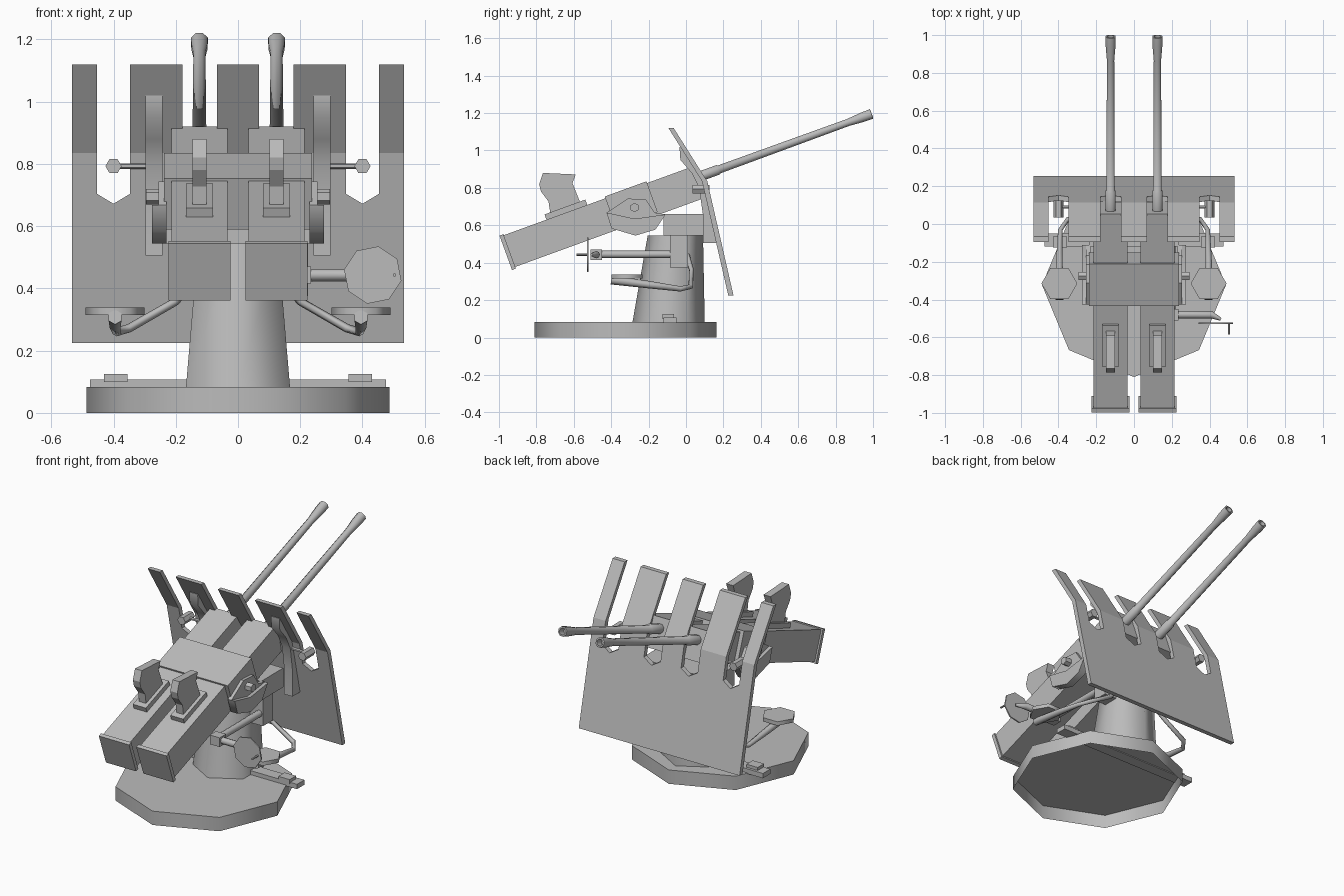
import bpy, bmesh
from math import radians, pi
from mathutils import Vector, Matrix

if "Cube" in bpy.data.objects:
    bpy.data.objects.remove(bpy.data.objects["Cube"])

GREY = (0.5, 0.5, 0.5, 1)
mat = bpy.data.materials.new("grey_metal")
mat.use_nodes = True
mat.diffuse_color = GREY
mat.node_tree.nodes["Principled BSDF"].inputs["Base Color"].default_value = GREY

# Gun frame: local y runs along the barrels, origin on the trunnion
FLAT = Matrix.Identity(4)
LEVEL = Matrix.Translation((0, -0.275, 0.695))
TILT = LEVEL @ Matrix.Rotation(radians(20), 4, 'X')


def finish(name, bm, frame=FLAT, smooth=0):
    bmesh.ops.recalc_face_normals(bm, faces=bm.faces)
    mesh = bpy.data.meshes.new(name)
    bm.to_mesh(mesh)
    bm.free()
    mesh.transform(frame)
    mesh.materials.append(mat)
    ob = bpy.data.objects.new(name, mesh)
    bpy.context.collection.objects.link(ob)
    if smooth:
        bpy.ops.object.select_all(action='DESELECT')
        ob.select_set(True)
        bpy.context.view_layer.objects.active = ob
        bpy.ops.object.shade_smooth_by_angle(angle=radians(smooth))


def box(name, x, y, z, frame=FLAT):
    bm = bmesh.new()
    bmesh.ops.create_cube(bm, size=1)
    for v in bm.verts:
        v.co = [lo + (c + 0.5) * (hi - lo) for c, (lo, hi) in zip(v.co, (x, y, z))]
    finish(name, bm, frame)


def extrude(bm, faces, vec):
    top = bmesh.ops.extrude_face_region(bm, geom=faces, use_keep_orig=True)["geom"]
    bmesh.ops.translate(bm, vec=vec, verts=[g for g in top if isinstance(g, bmesh.types.BMVert)])


def prism(name, outline, x0, x1, frame=FLAT, smooth=0):
    """Side outline in y, z pushed across from x0 to x1."""
    bm = bmesh.new()
    face = bm.faces.new([bm.verts.new((x0, y, z)) for y, z in outline])
    extrude(bm, [face], (x1 - x0, 0, 0))
    finish(name, bm, frame, smooth)


def loft(name, stations, sides=8, frame=FLAT, smooth=50, start=0, axis=None, open_start=False):
    """Round skin through (point, radius) stations, capped at the ends."""
    bm = bmesh.new()
    pts = [Vector(p) for p, r in stations]
    rings = []
    for i, (p, r) in enumerate(stations):
        d = Vector(axis) if axis else (pts[min(i + 1, len(pts) - 1)] - pts[max(i - 1, 0)]).normalized()
        ref = Vector((0, 1, 0)) if abs(d.z) > 0.9 else Vector((0, 0, 1))
        a = (ref - d * ref.dot(d)).normalized()
        rings.append([bm.verts.new(pts[i] + Matrix.Rotation(start + 2 * pi * k / sides, 3, d) @ a * r)
                      for k in range(sides)])
    for r0, r1 in zip(rings, rings[1:]):
        for k in range(sides):
            n = (k + 1) % sides
            bm.faces.new((r0[k], r0[n], r1[n], r1[k]))
    if not open_start:
        bm.faces.new(rings[0])
    bm.faces.new(rings[-1])
    finish(name, bm, frame, smooth)


def rod(name, a, b, r, sides=8, **kw):
    loft(name, [(a, r), (b, r)], sides, **kw)


# Base, hollow underneath, and pedestal
rod("base_plate", (0, -0.323, 0), (0, -0.323, 0.083), 0.487, open_start=True)
loft("pedestal", [((0, -0.093, 0.083), 0.193), ((0, -0.057, 0.545), 0.148)], 6, smooth=65, axis=(0, 0, 1))
box("pivot_block", (-0.237, 0.237), (-0.12, 0.09), (0.545, 0.66))
box("foot_bar", (-0.475, 0.475), (-0.12, -0.05), (0.078, 0.107))

# Twin guns
box("cradle_sleeve", (-0.237, 0.237), (-0.13, 0.108), (-0.065, 0.11), TILT)
for side, s in (("left", 1), ("right", -1)):
    c = 0.124 * s
    box(side + "_receiver", (c - 0.09, c + 0.09), (-0.72, 0.385), (-0.08, 0.1), TILT)
    box(side + "_end_cap", (c - 0.1, c + 0.1), (-0.73, -0.708), (-0.09, 0.106), TILT)
    box(side + "_magazine_seat", (c - 0.043, c + 0.043), (-0.465, -0.233), (0.1, 0.13), TILT)
    prism(side + "_magazine", [(-0.765, 0.88), (-0.59, 0.872), (-0.607, 0.825), (-0.565, 0.72),
                               (-0.725, 0.66), (-0.735, 0.727), (-0.775, 0.78), (-0.785, 0.82)],
          c - 0.023, c + 0.023)
    loft(side + "_barrel", [((c, y, 0.037), r) for y, r in (
        (0.38, 0.029), (0.49, 0.029), (0.495, 0.024), (1.23, 0.021),
        (1.31, 0.028), (1.362, 0.029), (1.363, 0.02), (1.32, 0.018))],
        frame=TILT, start=pi / 8, axis=(0, 1, 0))

    # Trunnion: thin upper plate, thicker lower cradle, bolt
    prism(side + "_trunnion_plate", [(-0.15, -0.027), (-0.037, 0.048), (0.06, 0.043), (0.107, -0.027),
                                     (0.165, -0.037), (0.05, -0.09)], 0.23 * s, 0.255 * s, LEVEL)
    prism(side + "_trunnion_cradle", [(-0.15, -0.027), (0, -0.06), (0.165, -0.037), (0.112, -0.118),
                                      (0.005, -0.15), (-0.123, -0.112)], 0.23 * s, 0.276 * s, LEVEL, 60)
    rod(side + "_trunnion_bolt", (0.25 * s, 0, 0), (0.295 * s, 0, 0), 0.025, 6, frame=LEVEL, smooth=0)

    # Shield support and sight
    prism(side + "_shield_arm", [(-0.035, 1.02), (-0.03, 0.95), (0.03, 0.88), (0.07, 0.8), (0.09, 0.66),
                                 (0.09, 0.505), (0.165, 0.505), (0.1, 0.83), (-0.02, 1.02)],
          0.243 * s, 0.298 * s, smooth=40)
    rod(side + "_sight_rod", (0.28 * s, 0.09, 0.793), (0.4 * s, 0.09, 0.793), 0.009, 6)
    rod(side + "_sight", (0.4 * s, 0.035, 0.793), (0.4 * s, 0.125, 0.793), 0.026, 6, start=pi / 6)

    # Seat, bracket and pedal
    rod(side + "_seat", (0.395 * s, -0.315, 0.315), (0.395 * s, -0.315, 0.338), 0.095, 6,
        start=pi / 6, smooth=65)
    loft(side + "_seat_bracket", [((x * s, y, z), r) for x, y, z, r in (
        (0.395, -0.4, 0.308, 0.024), (0.395, -0.2, 0.283, 0.02), (0.39, -0.03, 0.26, 0.014),
        (0.35, 0.025, 0.272, 0.014), (0.2, 0.03, 0.358, 0.013), (0.08, -0.01, 0.5, 0.013))], 6, smooth=65)
    box(side + "_pedal", sorted((0.355 * s, 0.43 * s)), (-0.125, -0.065), (0.1, 0.125))

# Training gear and handwheel on the left side
box("gear_box", (0.08, 0.225), (-0.085, 0.01), (0.375, 0.545))
rod("long_shaft", (0.2, -0.47, 0.445), (0.2, -0.08, 0.445), 0.02)
box("shaft_bearing", (0.17, 0.235), (-0.51, -0.45), (0.415, 0.47))
loft("cross_shaft", [((0.22, -0.48, 0.443), 0.02), ((0.41, -0.48, 0.443), 0.02),
                     ((0.46, -0.505, 0.443), 0.008)])
rod("handwheel", (0.433, -0.53, 0.443), (0.433, -0.522, 0.443), 0.094, start=pi / 16)
rod("wheel_handle", (0.503, -0.585, 0.443), (0.503, -0.525, 0.443), 0.006, 6)

# Slotted shield: lower panel with pointed notches, five leaning strips above
BEND, TOP, THICK = 0.835, 1.12, 0.028


def new(x, z):
    if z <= BEND:
        y = 0.24 - 0.14 * (z - 0.225) / (BEND - 0.225)
    else:
        y = 0.1 - 0.18 * (z - BEND) / (TOP - BEND)
    return bm.verts.new((x, y - THICK / 2, z))


slots = [(-0.453, -0.347), (-0.178, -0.068), (0.068, 0.178), (0.347, 0.453)]
bm = bmesh.new()
panel = [new(0.533, 0.225), new(-0.533, 0.225)]
bend = [new(-0.533, BEND)]
panel.append(bend[0])
for x0, x1 in slots:
    a, b = new(x0, BEND), new(x1, BEND)
    panel += [a, new(x0, 0.704), new((x0 + x1) / 2, 0.672), new(x1, 0.704), b]
    bend += [a, b]
bend.append(new(0.533, BEND))
panel.append(bend[-1])
bm.faces.new(panel)
for a, b in zip(bend[::2], bend[1::2]):
    bm.faces.new((a, b, new(b.co.x, TOP), new(a.co.x, TOP)))
extrude(bm, bm.faces[:], (0, THICK, 0))
finish("shield", bm)
